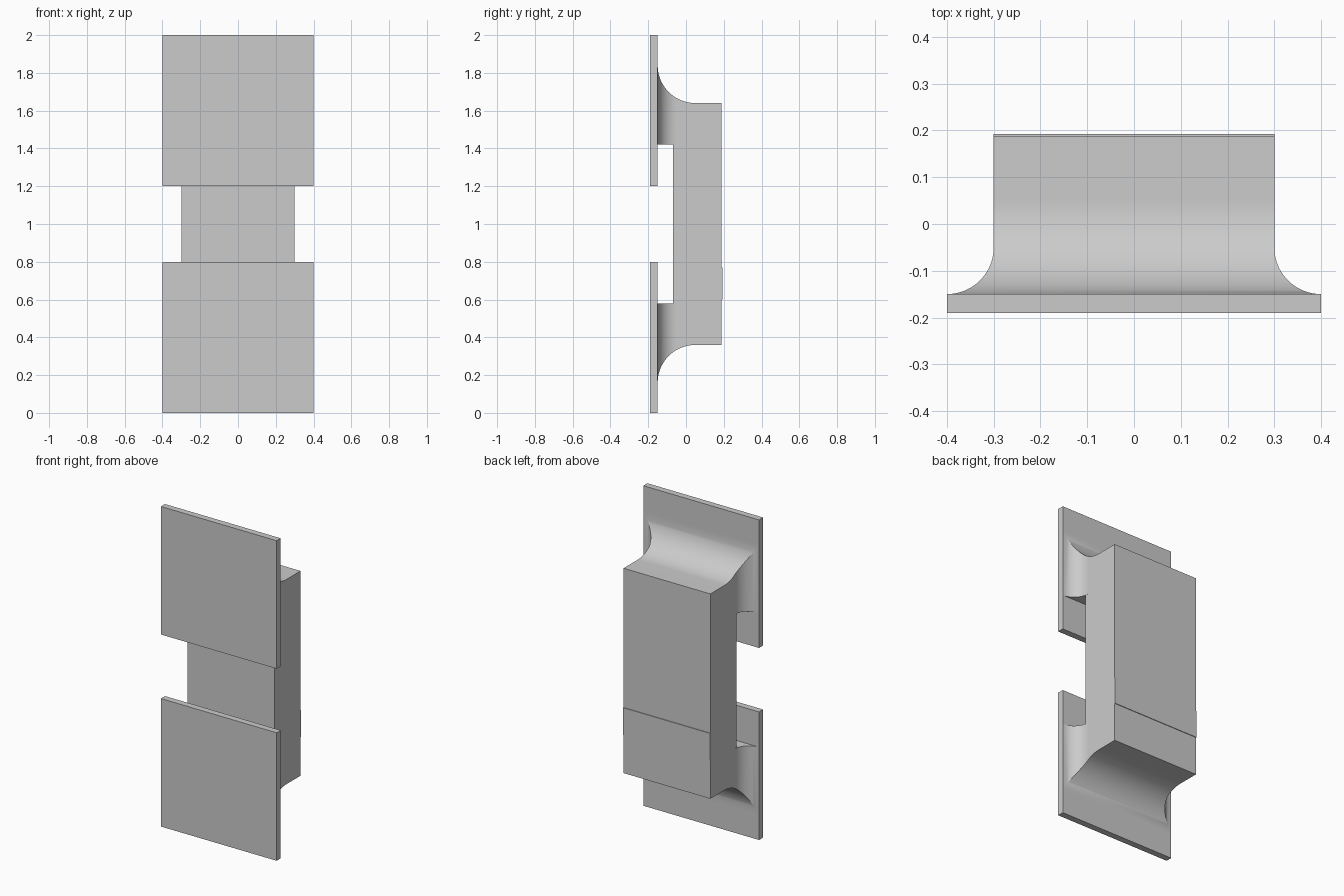
import bpy, bmesh, math

cube = bpy.data.objects.get("Cube")
if cube:
    bpy.data.objects.remove(cube, do_unlink=True)

grey = bpy.data.materials.new("plain grey")
grey.use_nodes = True
grey.diffuse_color = (0.6, 0.6, 0.6, 1)
grey.node_tree.nodes["Principled BSDF"].inputs["Base Color"].default_value = grey.diffuse_color

MID = 1.0          # height of the mirror plane between both halves
PLATE_BACK = -0.15
HALF_W, BODY_TOP = 0.3, 1.64
SIDE_R, END_R = 0.1, 0.2


def finish(name, bm):
    bmesh.ops.recalc_face_normals(bm, faces=bm.faces)
    mesh = bpy.data.meshes.new(name)
    bm.to_mesh(mesh)
    bm.free()
    mesh.materials.append(grey)
    obj = bpy.data.objects.new(name, mesh)
    bpy.context.collection.objects.link(obj)
    return obj


def box(name, half_x, y0, y1, z0, z1):
    bm = bmesh.new()
    bmesh.ops.create_cube(bm, size=1)
    for v in bm.verts:
        v.co = (v.co.x * 2 * half_x,
                y0 + (v.co.y + 0.5) * (y1 - y0),
                z0 + (v.co.z + 0.5) * (z1 - z0))
    return finish(name, bm)


def cove(radius, depth):
    """Outward flare of a concave fillet at a depth behind the plate."""
    if depth >= radius:
        return 0
    return radius - math.sqrt(radius ** 2 - (radius - depth) ** 2)


def neck(name, sign):
    """Flared neck: rectangular rings whose sides and outer end follow coves."""
    steps = 28
    bm = bmesh.new()
    rings = []
    for i in range(steps + 1):
        depth = END_R * (1 - math.cos(i / steps * math.pi / 2))
        w = HALF_W + cove(SIDE_R, depth)
        top = BODY_TOP + cove(END_R, depth)
        corners = ((-w, 1.42), (w, 1.42), (w, top), (-w, top))
        rings.append([bm.verts.new((x, PLATE_BACK + depth, MID + sign * (z - MID)))
                      for x, z in corners])
    for a, b in zip(rings, rings[1:]):
        for k in range(4):
            n = (k + 1) % 4
            face = bm.faces.new((a[k], a[n], b[n], b[k]))
            face.smooth = k != 0
    bm.faces.new(rings[0])
    bm.faces.new(rings[-1])
    return finish(name, bm)


# Mounting plates and the necks that join them to the body
box("lower_plate", 0.4, -0.19, PLATE_BACK, 0, 0.8)
box("upper_plate", 0.4, -0.19, PLATE_BACK, 1.2, 2)
necks = [neck("lower_neck", -1), neck("upper_neck", 1)]

# Main block, with a thin raised band across its back
body = box("body", HALF_W, -0.07, 0.188, 0.36, BODY_TOP)
box("back_band", HALF_W, 0.18, 0.192, 0.6, 0.77)

# Merge the necks into the body
for part in necks:
    union = body.modifiers.new("join " + part.name, "BOOLEAN")
    union.operation = "UNION"
    union.solver = "EXACT"
    union.object = part
    part.hide_render = True
    part.hide_set(True)
bpy.ops.object.select_all(action="DESELECT")
body.select_set(True)
bpy.context.view_layer.objects.active = body
for mod in list(body.modifiers):
    bpy.ops.object.modifier_apply(modifier=mod.name)
for part in necks:
    bpy.data.objects.remove(part, do_unlink=True)
bpy.ops.object.shade_smooth_by_angle(angle=math.radians(20))
